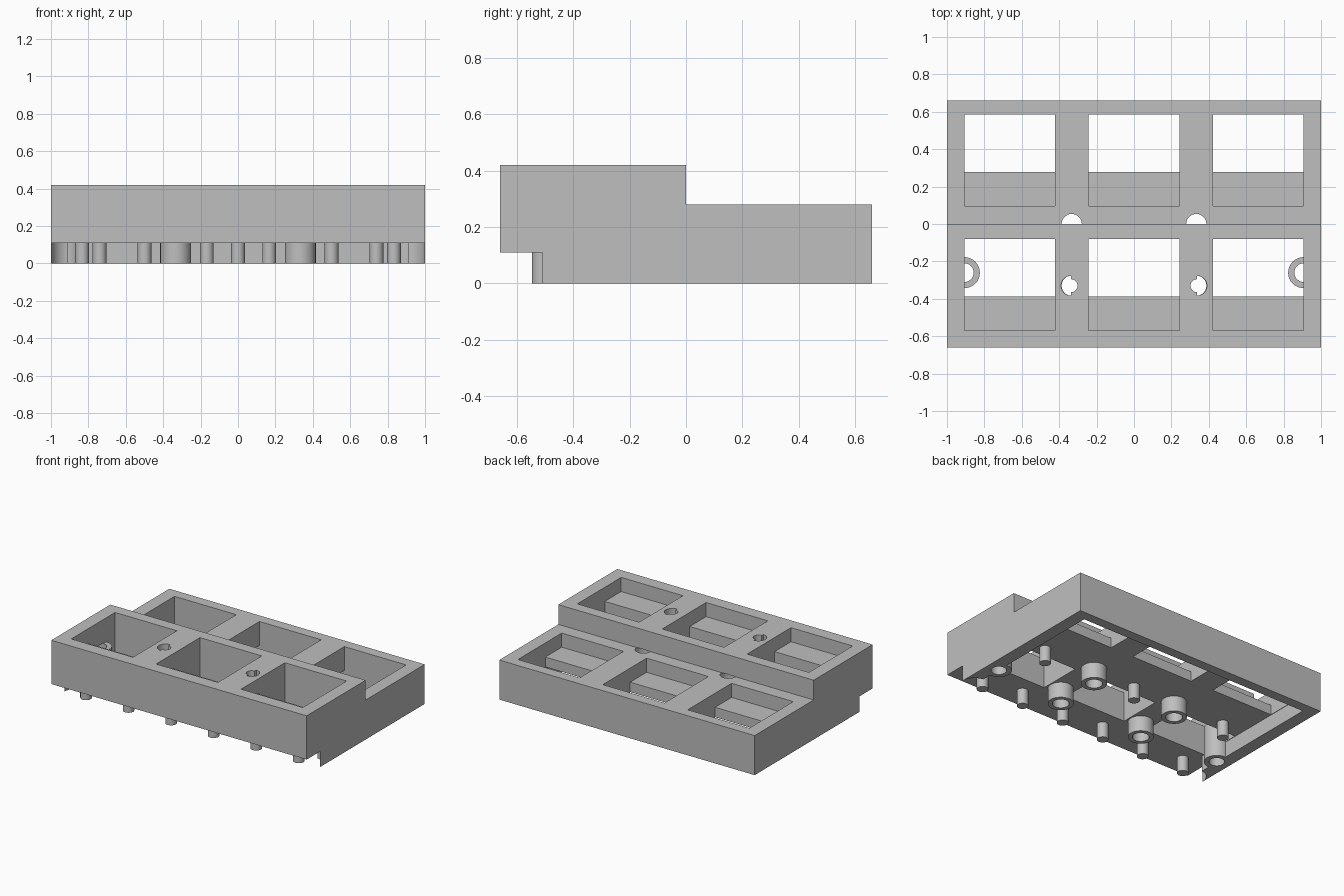
import bpy
import bmesh
from math import cos, sin, pi
from mathutils import Vector

cube = bpy.data.objects.get("Cube")
if cube:
    bpy.data.objects.remove(cube, do_unlink=True)

grey = bpy.data.materials.new("plain grey")
grey.use_nodes = True
GREY = (0.52, 0.52, 0.52, 1)
grey.diffuse_color = GREY
grey.node_tree.nodes["Principled BSDF"].inputs["Base Color"].default_value = GREY


def prism(name, points, start, end, axis="z"):
    """Extrude a flat outline along z (outline in x, y) or x (outline in y, z)."""
    bm = bmesh.new()
    place = (lambda a, b: (a, b, start)) if axis == "z" else (lambda a, b: (start, a, b))
    face = bm.faces.new([bm.verts.new(place(a, b)) for a, b in points])
    top = bmesh.ops.extrude_face_region(bm, geom=[face])["geom"]
    step = Vector((0, 0, end - start)) if axis == "z" else Vector((end - start, 0, 0))
    bmesh.ops.translate(bm, vec=step, verts=[v for v in top if isinstance(v, bmesh.types.BMVert)])
    bmesh.ops.recalc_face_normals(bm, faces=bm.faces)
    mesh = bpy.data.meshes.new(name)
    bm.to_mesh(mesh)
    bm.free()
    mesh.materials.append(grey)
    ob = bpy.data.objects.new(name, mesh)
    bpy.context.collection.objects.link(ob)
    return ob


def arc(x, y, r, a0, a1, n):
    return [(x + r * cos(a0 + (a1 - a0) * i / n), y + r * sin(a0 + (a1 - a0) * i / n))
            for i in range(n + 1)]


def rod(name, x, y, r, z0, z1):
    return prism(name, arc(x, y, r, 0, 2 * pi, 32)[:-1], z0, z1)


def carve(ob, cutters):
    """Subtract each cutter and bake the result."""
    for cutter in cutters:
        mod = ob.modifiers.new("cut", "BOOLEAN")
        mod.operation = "DIFFERENCE"
        mod.solver = "EXACT"
        mod.object = cutter
        bpy.context.view_layer.update()
        graph = bpy.context.evaluated_depsgraph_get()
        mesh = bpy.data.meshes.new_from_object(ob.evaluated_get(graph))
        ob.modifiers.clear()
        ob.data = mesh


CEILING, LOW, HIGH = 0.11, 0.28, 0.42

# Stepped block
body = prism("stepped_body", [(-0.66, CEILING), (-0.51, CEILING), (-0.51, 0), (0.66, 0),
                              (0.66, LOW), (0, LOW), (0, HIGH), (-0.66, HIGH)], -1, 1, "x")

# Underside recess, open at the front, with scooped ends on the side walls
cutters = [prism("recess_cutter", [(-0.8, -0.1), (0.59, -0.1), (0.59, CEILING), (-0.8, CEILING)],
                 -0.91, 0.91, "x")]
for s in (-1, 1):
    cutters.append(rod("scoop_cutter", s * 0.9, -0.51, 0.1, -0.1, CEILING))

# Six pockets, each with a shelf at the front and an opening behind it
for y0, top, shelf in ((-0.57, HIGH, 0.32), (0.095, LOW, 0.18)):
    y1, ym = y0 + 0.49, y0 + 0.183
    outline = [(y0, shelf), (ym, shelf), (ym, 0.05), (y1, 0.05), (y1, top + 0.1), (y0, top + 0.1)]
    for x in (-0.665, 0, 0.665):
        cutters.append(prism("pocket_cutter", outline, x - 0.242, x + 0.242, "x"))

# Holes through the tubes and decks, and the tubes under them
tubes = []
for s, side in ((-1, "right"), (1, "left")):
    x = s * 0.333
    turn = 0 if s > 0 else pi
    keyed = (arc(s * 0.337, -0.33, 0.053, turn - pi / 2, turn + pi / 2, 16)
             + arc(s * 0.337, -0.33, 0.035, turn + pi / 2, turn + 3 * pi / 2, 16))
    drills = (
        ("front_tube", x, -0.33, CEILING + 0.02, [rod("tube_drill", x, -0.33, 0.054, -0.1, 0.2),
                                                  prism("keyed_drill", keyed, 0.15, 0.5)]),
        ("middle_tube", x, 0, CEILING + 0.02, [rod("tube_drill", x, 0, 0.054, -0.1, LOW + 0.001)]),
        ("side_tube", s * 0.907, -0.26, 0.25, [rod("tube_drill", s * 0.907, -0.26, 0.05, -0.1, 0.255)]),
    )
    for name, tx, ty, top, drill in drills:
        tube = rod(name + "_" + side, tx, ty, 0.083, 0, top)
        carve(tube, drill[:1])
        tubes.append(tube)
        cutters += drill

carve(body, cutters)
for cutter in cutters:
    bpy.data.objects.remove(cutter, do_unlink=True)

# Small pegs: a row of six at the front and three in the middle
spots = [(i / 3 - 5 / 6, -0.51) for i in range(6)] + [(x, 0) for x in (-0.74, 0, 0.74)]
pegs = [rod("peg", x, y, 0.037, 0, CEILING + 0.02) for x, y in spots]

# Smooth the round walls, keep the corners sharp
bpy.ops.object.select_all(action="DESELECT")
for ob in [body] + tubes + pegs:
    ob.select_set(True)
bpy.context.view_layer.objects.active = body
bpy.ops.object.shade_smooth_by_angle(angle=pi / 6)
